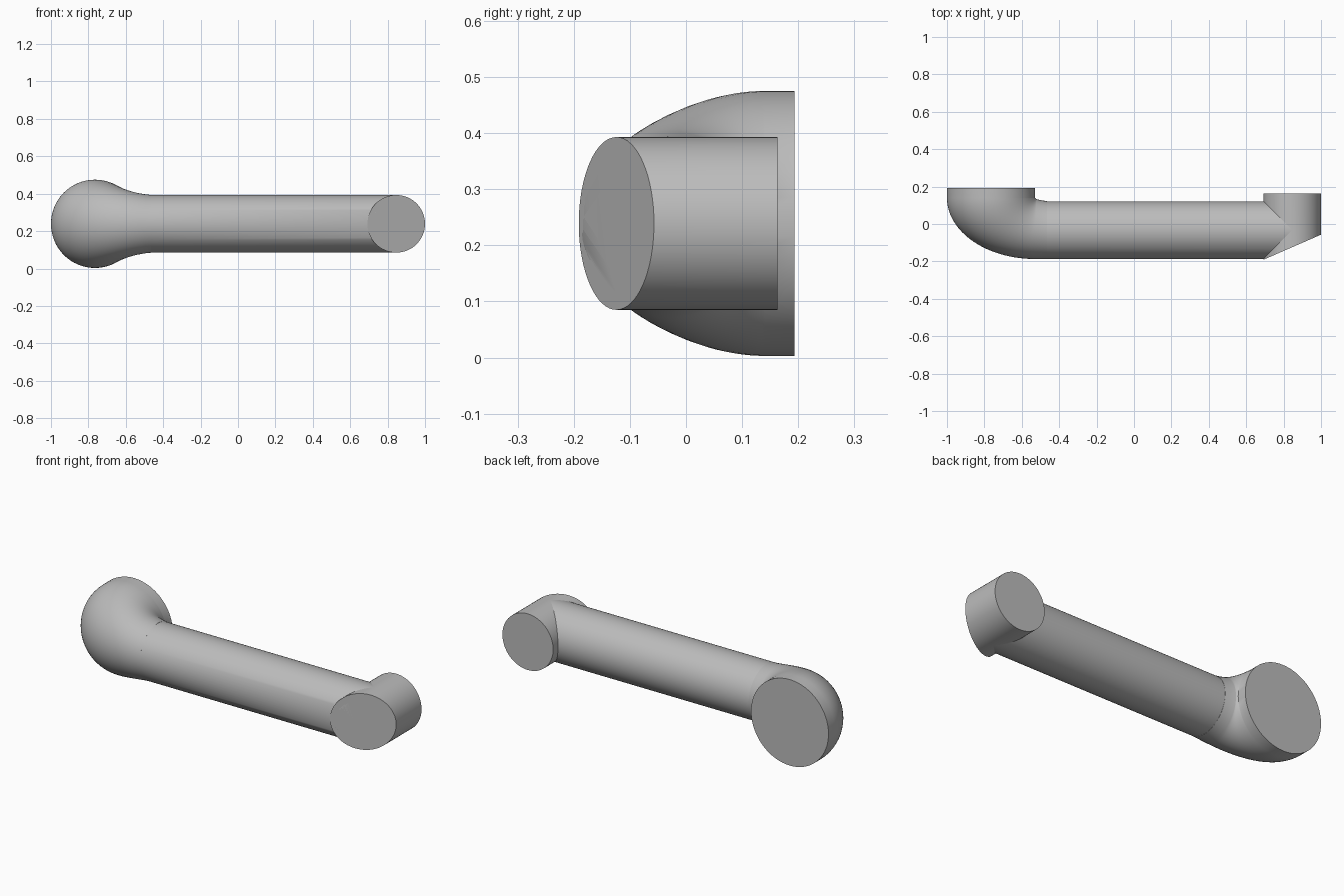
import bpy, bmesh, math
from mathutils import Vector

cube = bpy.data.objects.get("Cube")
if cube:
    bpy.data.objects.remove(cube)

MID_Z = 0.239      # height of the centre line
BAR_R = 0.154      # bar and post radius
SIDES = 64

grey = bpy.data.materials.new("plain grey")
grey.use_nodes = True
colour = (0.5, 0.5, 0.5, 1)
grey.diffuse_color = colour
grey.node_tree.nodes["Principled BSDF"].inputs["Base Color"].default_value = colour


def loft(name, sections, cut=None):
    """Skin ellipses, each given by outer point, inner point (x, y) and half height."""
    bm = bmesh.new()
    rings = []
    for outer, inner, half in sections:
        o, i = Vector((*outer, MID_Z)), Vector((*inner, MID_Z))
        mid, arm = (o + i) / 2, (o - i) / 2
        angles = [math.tau * k / SIDES for k in range(SIDES)]
        rings.append([bm.verts.new(mid + arm * math.cos(a)
                                   + Vector((0, 0, half * math.sin(a)))) for a in angles])
    for a, b in zip(rings, rings[1:]):
        for k in range(SIDES):
            n = (k + 1) % SIDES
            bm.faces.new((a[k], a[n], b[n], b[k]))
    bm.faces.new(rings[0])
    bm.faces.new(rings[-1])
    if cut:
        point, normal = cut
        result = bmesh.ops.bisect_plane(bm, geom=bm.verts[:] + bm.edges[:] + bm.faces[:],
                                        plane_co=point, plane_no=normal, clear_outer=True)
        rim = [e for e in result["geom_cut"] if isinstance(e, bmesh.types.BMEdge)]
        bmesh.ops.holes_fill(bm, edges=rim)
    bmesh.ops.recalc_face_normals(bm, faces=bm.faces[:])
    mesh = bpy.data.meshes.new(name)
    bm.to_mesh(mesh)
    bm.free()
    obj = bpy.data.objects.new(name, mesh)
    bpy.context.collection.objects.link(obj)
    mesh.materials.append(grey)
    bpy.ops.object.select_all(action="DESELECT")
    obj.select_set(True)
    bpy.context.view_layer.objects.active = obj
    bpy.ops.object.shade_smooth_by_angle(angle=math.radians(35))
    return obj


# Slanted flat that trims the corner where bar and post meet
slant = (Vector((0.69, -0.192, MID_Z)), Vector((0.135, -0.31, 0)).normalized())

# Long bar
FRONT, BACK = -0.187, 0.121
loft("handle_bar", [((x, FRONT), (x, BACK), BAR_R) for x in (-0.47, 0.845)], slant)

# Short post
loft("short_post", [((0.692, y), (1.0, y), BAR_R) for y in (-0.3, 0.163)], slant)

# Flared elbow: straight foot, sections fanning around the inner corner, neck to the bar
elbow = [((-1.0, 0.193), (-0.53, 0.193), 0.236)]
STEPS = 32
for s in range(STEPS + 1):
    t = math.pi / 2 * s / STEPS
    c, d = max(math.cos(t), 0), math.sin(t)
    elbow.append(((-0.53 - 0.47 * c, 0.14 - 0.327 * d),
                  (-0.53 + 0.008 * d, 0.14 - 0.007 * d),
                  0.163 + 0.073 * c ** 1.2))
elbow.append(((-0.495, FRONT), (-0.49, 0.126), 0.157))
elbow.append(((-0.465, FRONT), (-0.465, 0.122), 0.1545))
loft("flared_elbow", elbow)
